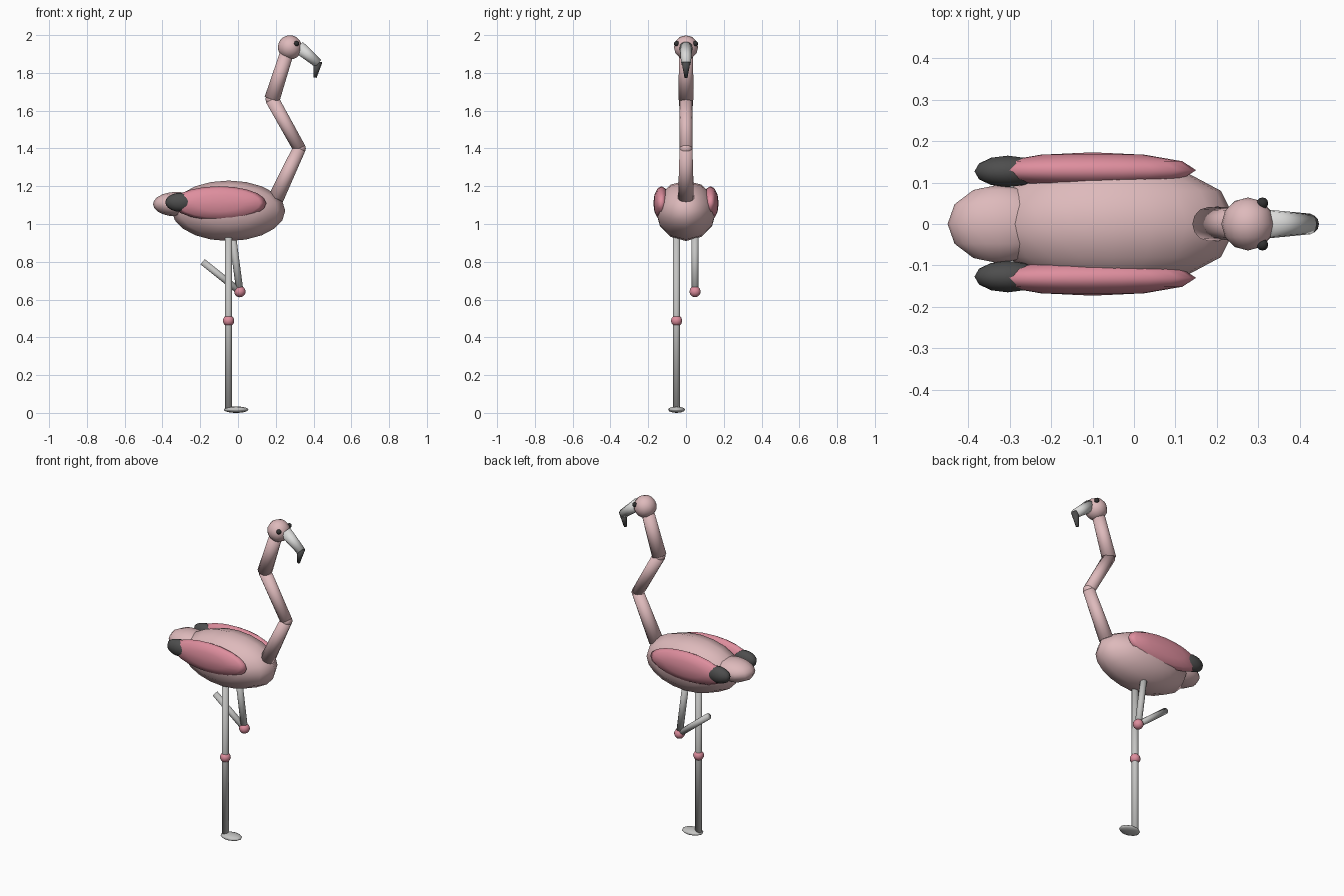
import bpy
import bmesh
from math import radians
from mathutils import Matrix, Vector

cube = bpy.data.objects.get("Cube")
if cube:
    bpy.data.objects.remove(cube, do_unlink=True)


def material(name, r, g, b):
    m = bpy.data.materials.new(name)
    m.use_nodes = True
    m.diffuse_color = (r, g, b, 1)
    bsdf = m.node_tree.nodes["Principled BSDF"]
    bsdf.inputs["Base Color"].default_value = (r, g, b, 1)
    bsdf.inputs["Roughness"].default_value = 0.7
    return m


PALE = material("pale_pink", 0.73, 0.49, 0.50)
ROSE = material("rose_pink", 0.73, 0.27, 0.34)
GREY = material("leg_grey", 0.55, 0.55, 0.54)
BONE = material("beak_white", 0.70, 0.70, 0.69)
DARK = material("charcoal", 0.075, 0.075, 0.075)
BLACK = material("eye_black", 0.03, 0.03, 0.03)


def finish(name, bm, mat):
    mesh = bpy.data.meshes.new(name)
    bmesh.ops.recalc_face_normals(bm, faces=bm.faces)
    for f in bm.faces:
        f.smooth = True
    bm.to_mesh(mesh)
    bm.free()
    mesh.materials.append(mat)
    ob = bpy.data.objects.new(name, mesh)
    bpy.context.collection.objects.link(ob)
    return ob


def ellipsoid(name, centre, radii, mat):
    """Stretched ball with its poles at the sides."""
    bm = bmesh.new()
    bmesh.ops.create_uvsphere(bm, u_segments=20, v_segments=6, radius=1)
    place = (Matrix.Translation(centre) @ Matrix.Diagonal((*radii, 1))
             @ Matrix.Rotation(radians(90), 4, 'X'))
    bmesh.ops.transform(bm, matrix=place, verts=bm.verts)
    return finish(name, bm, mat)


def ball(name, centre, radius, mat):
    return ellipsoid(name, centre, (radius,) * 3, mat)


def limb(name, start, end, r_start, r_end, mat):
    """Tapered rod between two points."""
    start, end = Vector(start), Vector(end)
    axis = end - start
    bm = bmesh.new()
    bmesh.ops.create_cone(bm, cap_ends=True, segments=12, radius1=r_start,
                          radius2=r_end, depth=axis.length)
    turn = Vector((0, 0, 1)).rotation_difference(axis).to_matrix().to_4x4()
    bmesh.ops.transform(bm, matrix=Matrix.Translation((start + end) / 2) @ turn,
                        verts=bm.verts)
    return finish(name, bm, mat)


# Body and tail
ellipsoid("body", (-0.05, 0, 1.07), (0.3, 0.16, 0.16), PALE)
ellipsoid("tail", (-0.325, 0, 1.105), (0.125, 0.095, 0.065), PALE)

# Wings with dark tips, and eyes
for side, s in (("left", 1), ("right", -1)):
    ellipsoid(side + "_wing", (-0.1, 0.13 * s, 1.11), (0.25, 0.043, 0.09), ROSE)
    ellipsoid(side + "_wing_tip", (-0.305, 0.127 * s, 1.115), (0.08, 0.038, 0.05), DARK)
    ball(side + "_eye", (0.31, 0.05 * s, 1.955), 0.014, BLACK)

# Zigzag neck and head
neck = [Vector(p) for p in ((0.2, 0, 1.135), (0.325, 0, 1.4),
                            (0.18, 0, 1.66), (0.26, 0, 1.91))]
radii = ((0.042, 0.034), (0.034, 0.036), (0.041, 0.036))
for part, a, b, (ra, rb) in zip(("lower", "middle", "upper"), neck, neck[1:], radii):
    limb(part + "_neck", a, b, ra, rb, PALE)
for part, p in zip(("lower", "upper"), neck[1:3]):
    ball(part + "_neck_joint", p, 0.034, PALE)
ball("head", (0.275, 0, 1.935), 0.064, PALE)

# Hooked beak
limb("beak", (0.32, 0, 1.938), (0.425, 0, 1.85), 0.035, 0.025, BONE)
limb("beak_tip", (0.423, 0, 1.86), (0.408, 0, 1.775), 0.024, 0.008, DARK)

# Standing leg
limb("standing_leg", (-0.05, -0.05, 0.01), (-0.05, -0.05, 0.98), 0.019, 0.019, GREY)
ball("standing_knee", (-0.05, -0.05, 0.488), 0.03, ROSE)
ellipsoid("foot", (-0.01, -0.05, 0.017), (0.065, 0.045, 0.017), GREY)

# Raised leg
knee = (0.01, 0.048, 0.642)
limb("raised_thigh", knee, (-0.035, 0.048, 0.98), 0.019, 0.019, GREY)
limb("raised_shin", knee, (-0.187, 0.048, 0.8), 0.018, 0.018, GREY)
ball("raised_knee", knee, 0.03, ROSE)
